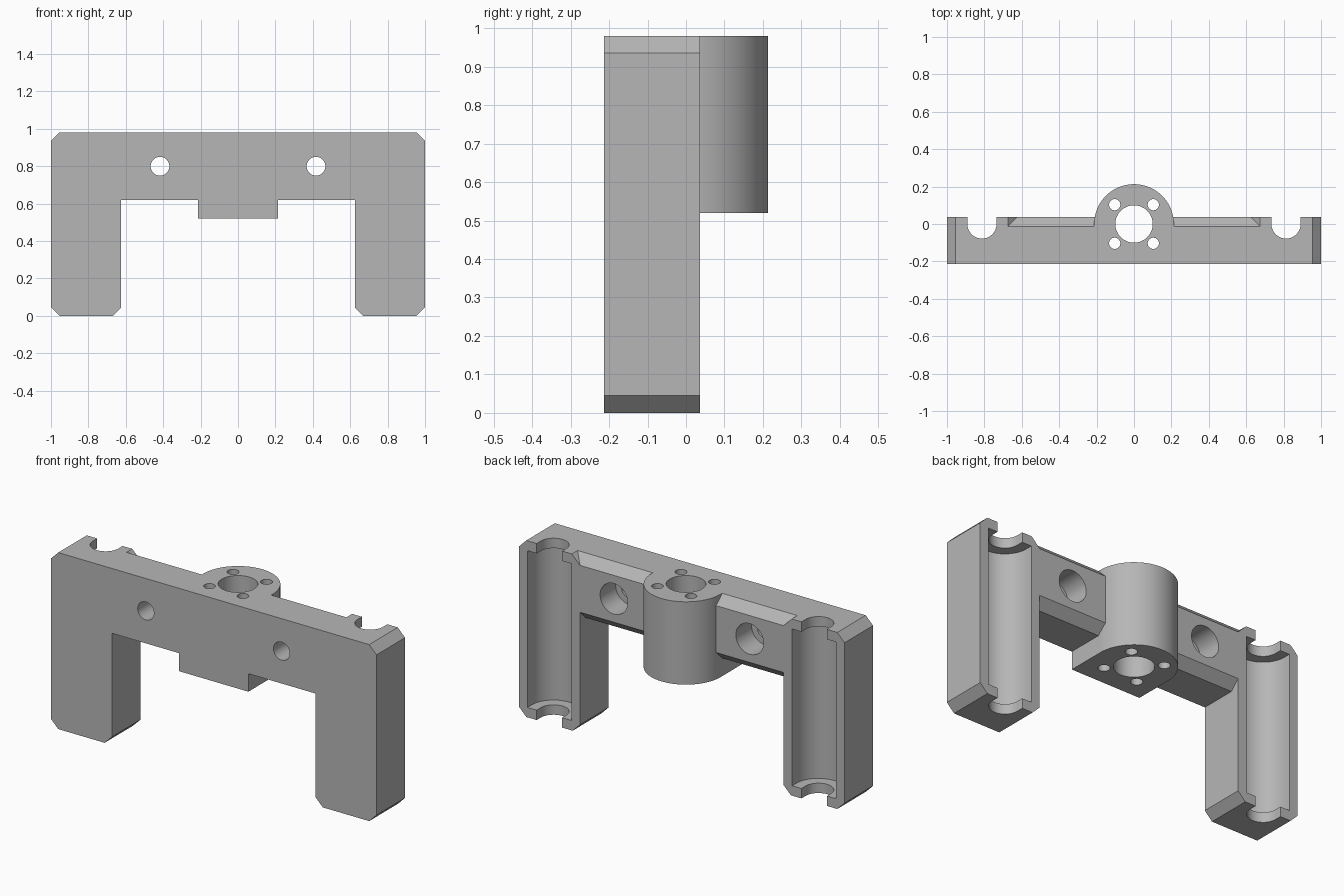
import bpy, bmesh, math
from mathutils import Matrix, Vector

if "Cube" in bpy.data.objects:
    bpy.data.objects.remove(bpy.data.objects["Cube"], do_unlink=True)

FRONT, BACK, TOP = -0.213, 0.037, 0.98
LEG_IN, BAR_Z, CH, E = 0.625, 0.62, 0.045, 0.02
SEGS = 48

grey = bpy.data.materials.new("plain_grey")
grey.use_nodes = True
grey.diffuse_color = (0.47, 0.47, 0.47, 1)
grey.node_tree.nodes["Principled BSDF"].inputs["Base Color"].default_value = grey.diffuse_color


def finish(name, bm):
    bmesh.ops.recalc_face_normals(bm, faces=bm.faces)
    me = bpy.data.meshes.new(name)
    bm.to_mesh(me)
    bm.free()
    me.materials.append(grey)
    ob = bpy.data.objects.new(name, me)
    bpy.context.collection.objects.link(ob)
    return ob


def extrude(name, points, vec):
    bm = bmesh.new()
    face = bm.faces.new([bm.verts.new(p) for p in points])
    geo = bmesh.ops.extrude_face_region(bm, geom=[face])["geom"]
    bmesh.ops.translate(bm, vec=vec, verts=[g for g in geo if isinstance(g, bmesh.types.BMVert)])
    return finish(name, bm)


def hull(name, points):
    bm = bmesh.new()
    for p in points:
        bm.verts.new(p)
    bmesh.ops.convex_hull(bm, input=bm.verts)
    return finish(name, bm)


def u_prism(name, cx, r, y_end, z0, z1):
    """Half circle centred on y = 0, with straight sides running to y_end."""
    s = -math.copysign(1, y_end)
    pts = [(cx + r * math.cos(math.pi * i / SEGS), s * r * math.sin(math.pi * i / SEGS), z0)
           for i in range(SEGS + 1)]
    pts += [(cx - r, y_end, z0), (cx + r, y_end, z0)]
    return extrude(name, pts, (0, 0, z1 - z0))


def rod(name, r, a, b):
    a, b = Vector(a), Vector(b)
    bm = bmesh.new()
    mat = Matrix.Translation((a + b) / 2) @ (b - a).to_track_quat('Z', 'Y').to_matrix().to_4x4()
    bmesh.ops.create_cone(bm, cap_ends=True, segments=SEGS, radius1=r, radius2=r,
                          depth=(b - a).length, matrix=mat)
    return finish(name, bm)


def combine(target, tool, op='DIFFERENCE'):
    mod = target.modifiers.new(tool.name, 'BOOLEAN')
    mod.operation, mod.object, mod.solver = op, tool, 'EXACT'
    bpy.context.view_layer.objects.active = target
    bpy.ops.object.modifier_apply(modifier=mod.name)
    bpy.data.objects.remove(tool, do_unlink=True)


# Bridge-shaped body with chamfered corners
half = [(LEG_IN, BAR_Z), (LEG_IN, CH), (LEG_IN + CH, 0), (1 - CH, 0),
        (1, CH), (1, TOP - CH), (1 - CH, TOP)]
outline = half + [(-x, z) for x, z in reversed(half)]
body = extrude("carriage_bracket", [(x, FRONT, z) for x, z in outline], (0, BACK - FRONT, 0))

# Chamfer on the upper back edge, with sloping ends
d = 0.05
combine(body, hull("top_chamfer", [p for s in (-1, 1) for p in (
    (s * (LEG_IN - E), BACK + E, TOP - d - E),
    (s * (LEG_IN + d + E), BACK - d - E, TOP + E),
    (s * (LEG_IN + d + E), BACK + E, TOP + E))]))

# Chamfer on the lower back edge
combine(body, extrude("lower_chamfer", [
    (-LEG_IN, BACK - d - E, BAR_Z - E), (-LEG_IN, BACK + E, BAR_Z + d + E),
    (-LEG_IN, BACK + E, BAR_Z - E)], (2 * LEG_IN, 0, 0)))

# Central round boss
combine(body, u_prism("boss", 0, 0.213, FRONT, 0.52, TOP), 'UNION')

# Boss bore and its four screw holes
combine(body, rod("bore", 0.1, (0, 0, 0.4), (0, 0, 1.1)))
for sx in (-1, 1):
    for sy in (-1, 1):
        x, y = sx * 0.103, sy * 0.103
        combine(body, rod("screw_hole", 0.03, (x, y, 0.4), (x, y, 1.1)))

for s in (-1, 1):
    # Bearing pocket and narrower rod slot in each leg
    cx = s * 0.813
    combine(body, u_prism("bearing_pocket", cx, 0.135, 0.1, 0.055, TOP - 0.055))
    combine(body, u_prism("rod_slot", cx, 0.078, 0.1, -0.1, 1.1))
    # Counterbored bolt hole in the bar
    bx, bz = s * 0.417, 0.8
    combine(body, rod("bolt_hole", 0.05, (bx, -0.4, bz), (bx, 0.2, bz)))
    combine(body, rod("counterbore", 0.085, (bx, -0.1, bz), (bx, 0.2, bz)))

# Smooth round walls, keep edges sharp
bpy.ops.object.select_all(action='DESELECT')
body.select_set(True)
bpy.context.view_layer.objects.active = body
bpy.ops.object.shade_smooth_by_angle(angle=math.radians(30))
